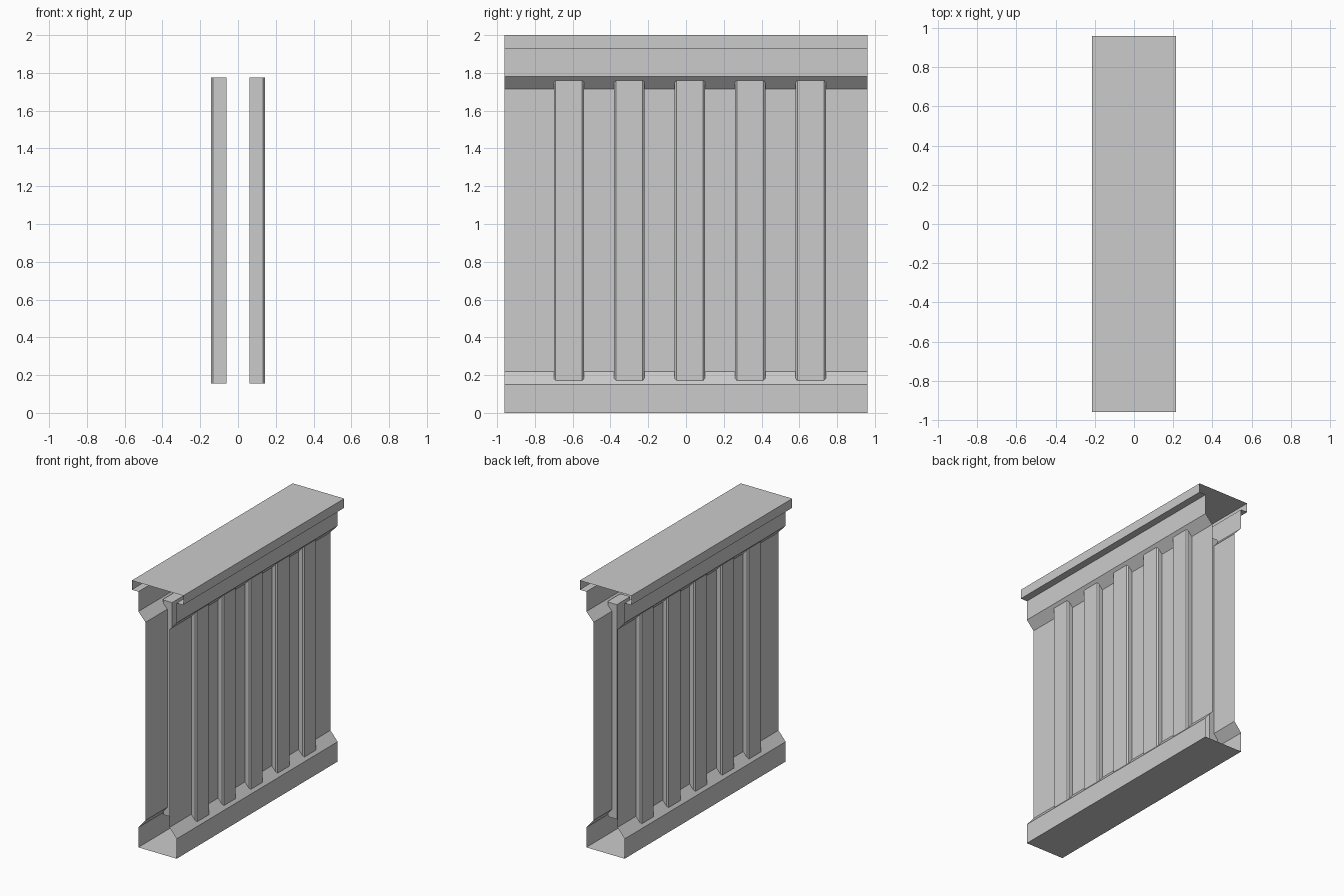
import bpy, bmesh

cube = bpy.data.objects.get("Cube")
if cube:
    bpy.data.objects.remove(cube, do_unlink=True)

# Single plain grey
grey = bpy.data.materials.new("plain_grey")
grey.use_nodes = True
colour = (0.6, 0.6, 0.6, 1)
grey.diffuse_color = colour
grey.node_tree.nodes["Principled BSDF"].inputs["Base Color"].default_value = colour

HALF_LENGTH = 0.96


def add_object(name, bm):
    mesh = bpy.data.meshes.new(name)
    bm.to_mesh(mesh)
    bm.free()
    mesh.materials.append(grey)
    obj = bpy.data.objects.new(name, mesh)
    bpy.context.collection.objects.link(obj)
    return obj


# Thin folded shell, open at both ends: (x, z) of one half, from floor to cap
half = [(0.16, 0), (0.16, 0.15), (0.10, 0.22), (0.10, 1.715), (0.16, 1.78),
        (0.16, 1.93), (0.215, 1.93), (0.215, 2.0)]
profile = half + [(-x, z) for x, z in reversed(half)]
bm = bmesh.new()
rings = [[bm.verts.new((x, y, z)) for x, z in profile]
         for y in (-HALF_LENGTH, HALF_LENGTH)]
for i in range(len(profile)):
    j = (i + 1) % len(profile)
    bm.faces.new((rings[0][i], rings[0][j], rings[1][j], rings[1][i]))
bmesh.ops.recalc_face_normals(bm, faces=bm.faces)
add_object("folded_panel_shell", bm)


# Upright ribs set through both walls, with chamfered outer corners
def add_rib(name, side, y):
    inner, outer, w, chamfer = 0.06, 0.142, 0.08, 0.01
    section = [(inner, -w), (outer - chamfer, -w), (outer, chamfer - w),
               (outer, w - chamfer), (outer - chamfer, w), (inner, w)]
    bm = bmesh.new()
    base = bm.faces.new([bm.verts.new((side * x, y + dy, 0.155)) for x, dy in section])
    top = bmesh.ops.extrude_face_region(bm, geom=[base], use_keep_orig=True)
    verts = [v for v in top["geom"] if isinstance(v, bmesh.types.BMVert)]
    bmesh.ops.translate(bm, verts=verts, vec=(0, 0, 1.62))
    bmesh.ops.recalc_face_normals(bm, faces=bm.faces)
    add_object(name, bm)


for side, label in ((1, "left"), (-1, "right")):
    for i in range(5):
        add_rib(f"{label}_rib_{i + 1}", side, 0.02 + 0.32 * (i - 2))
